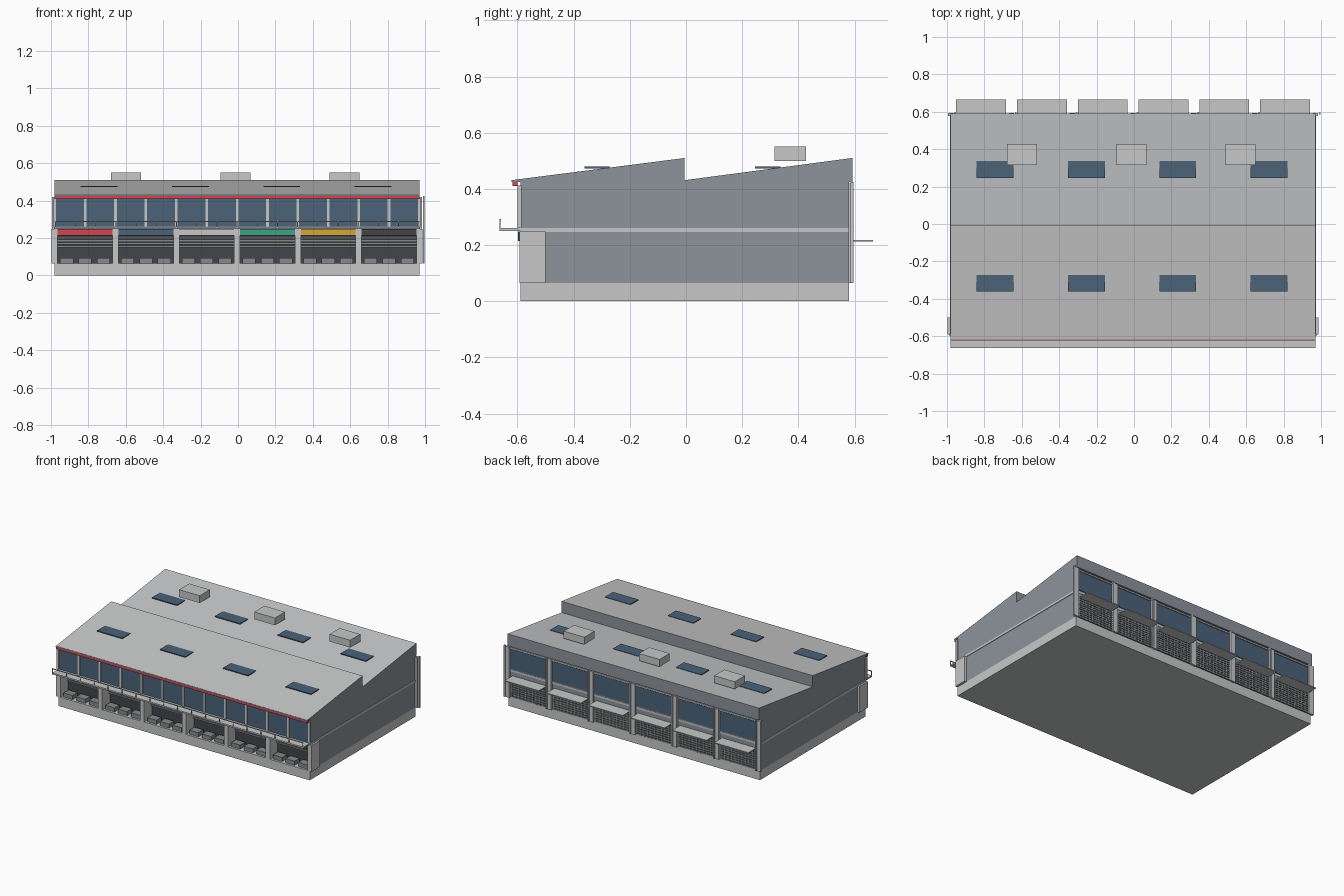
import bpy, bmesh

if "Cube" in bpy.data.objects:
    bpy.data.objects.remove(bpy.data.objects["Cube"])

def mat(name, r, g, b):
    m = bpy.data.materials.new(name)
    m.diffuse_color = (r, g, b, 1)
    m.use_nodes = True
    m.node_tree.nodes["Principled BSDF"].inputs["Base Color"].default_value = m.diffuse_color
    return m

LIGHT = mat("light_concrete", 0.57, 0.575, 0.58)
WALL = mat("blue_grey_wall", 0.27, 0.295, 0.33)
GLASS = mat("blue_glass", 0.07, 0.125, 0.195)
DARK = mat("charcoal", 0.055, 0.06, 0.068)
RED = mat("red", 0.62, 0.06, 0.08)
GREEN = mat("green", 0.05, 0.36, 0.24)
YELLOW = mat("yellow", 0.66, 0.38, 0.04)
MID = mat("shutter_grey", 0.24, 0.25, 0.26)

X0, X1 = -0.98, 0.97      # building ends
BAY = (X1 - X0) / 6
PIERS = [X0 + BAY * i for i in range(7)]
BAYS = [X0 + BAY * (i + 0.5) for i in range(6)]

def finish(name, bm, mats):
    bmesh.ops.recalc_face_normals(bm, faces=bm.faces)
    me = bpy.data.meshes.new(name)
    bm.to_mesh(me)
    bm.free()
    for m in mats:
        me.materials.append(m)
    ob = bpy.data.objects.new(name, me)
    bpy.context.collection.objects.link(ob)
    return ob

def boxes(name, m, items):
    """One object made of boxes given as (x0, x1, y0, y1, z0, z1)."""
    bm = bmesh.new()
    for a, b, c, d, e, f in items:
        vs = bmesh.ops.create_cube(bm, size=1)["verts"]
        for v in vs:
            v.co = (a if v.co.x < 0 else b, c if v.co.y < 0 else d, e if v.co.z < 0 else f)
    return finish(name, bm, [m])

def extrude_x(name, profile, mats, rule):
    bm = bmesh.new()
    f = bm.faces.new([bm.verts.new((X0, y, z)) for y, z in profile])
    r = bmesh.ops.extrude_face_region(bm, geom=[f])
    bmesh.ops.translate(bm, vec=(X1 - X0, 0, 0),
                        verts=[g for g in r["geom"] if isinstance(g, bmesh.types.BMVert)])
    bmesh.ops.recalc_face_normals(bm, faces=bm.faces)
    for f in bm.faces:
        f.material_index = rule(f)
    return finish(name, bm, mats)

# Main masses
boxes("base_plinth", LIGHT, [(X0, X1, -0.59, 0.58, 0, 0.065)])
boxes("ground_floor", WALL, [(X0, X1, -0.50, 0.58, 0.065, 0.247)])
boxes("upper_floor", WALL, [(X0, X1, -0.59, 0.58, 0.247, 0.425)])

# Sawtooth roof: sloping tops are light, gables and steps are wall coloured
roof = [(-0.622, 0.425), (-0.622, 0.431), (-0.005, 0.51), (-0.005, 0.431),
        (0.592, 0.51), (0.592, 0.425)]
extrude_x("sawtooth_roof", roof, [WALL, LIGHT], lambda f: 1 if f.normal.z > 0.5 else 0)
boxes("red_fascia", RED, [(X0, X1, -0.618, -0.6, 0.41, 0.432)])

# Floor band, balcony and railing
boxes("floor_band", LIGHT, [(X0 - 0.004, X1 + 0.004, -0.59, 0.582, 0.247, 0.261)])
boxes("balcony_slab", LIGHT, [(X0, X1, -0.662, -0.59, 0.25, 0.26)])
boxes("balcony_railing", LIGHT,
      [(X0, X1, -0.664, -0.659, 0.287, 0.292)] +
      [(X0 + 0.002 + i * (X1 - X0 - 0.008) / 18, X0 + 0.006 + i * (X1 - X0 - 0.008) / 18,
        -0.664, -0.66, 0.25, 0.288) for i in range(19)])

# Upper front windows and mullions
boxes("front_windows", GLASS, [(X0 + 0.004, X1 - 0.004, -0.594, -0.589, 0.262, 0.408)])
boxes("front_mullions", LIGHT,
      [(X0 + BAY / 2 * i - 0.007, X0 + BAY / 2 * i + 0.007, -0.6, -0.585, 0.26, 0.412)
       for i in range(13)])

# Shop fronts
boxes("front_piers", LIGHT,
      [(x - 0.016, x + 0.016, -0.592, -0.5, 0.065, 0.249) for x in PIERS])
boxes("shop_glazing", DARK,
      [(x - 0.147, x + 0.147, -0.506, -0.5, 0.066, 0.247) for x in BAYS])
boxes("rolled_shutters", MID,
      [(x - 0.147, x + 0.147, -0.515, -0.506, z, z + 0.011)
       for x in BAYS for z in (0.15, 0.165, 0.18, 0.195, 0.21)])
boxes("display_counters", MID,
      [(x + d - 0.035, x + d + 0.035, -0.575, -0.52, 0.065, 0.094)
       for x in BAYS for d in (-0.098, 0, 0.098)])
for i, (x, m) in enumerate(zip(BAYS, [RED, GLASS, LIGHT, GREEN, YELLOW, DARK])):
    boxes("shop_sign_%d" % (i + 1), m, [(x - 0.147, x + 0.147, -0.599, -0.59, 0.214, 0.249)])

# Roof lights and rooftop units
boxes("skylights", GLASS,
      [(x - 0.098, x + 0.098, y - 0.045, y + 0.045, 0.473, 0.479)
       for x in (-0.743, -0.254, 0.234, 0.722) for y in (-0.317, 0.291)])
boxes("rooftop_units", LIGHT,
      [(x - 0.08, x + 0.08, 0.315, 0.427, 0.5, 0.551) for x in (-0.598, -0.014, 0.57)])

# Rear side: windows, grilles, awnings, piers and downpipes
boxes("rear_windows", GLASS,
      [(x - 0.143, x + 0.143, 0.579, 0.584, 0.268, 0.405) for x in BAYS])
boxes("rear_door_panels", DARK,
      [(x - 0.14, x + 0.14, 0.579, 0.583, 0.068, 0.212) for x in BAYS])
boxes("rear_grilles", MID,
      [(x - 0.14, x + 0.14, 0.582, 0.587, 0.07 + k * 0.0155, 0.078 + k * 0.0155)
       for x in BAYS for k in range(9)] +
      [(x - 0.14 + k * 0.0272, x - 0.132 + k * 0.0272, 0.582, 0.586, 0.068, 0.21)
       for x in BAYS for k in range(11)])
boxes("rear_awnings", LIGHT,
      [(x - 0.133, x + 0.133, 0.58, 0.666, 0.212, 0.218) for x in BAYS])
boxes("rear_piers", LIGHT,
      [(x - 0.014, x + 0.014, 0.578, 0.594, 0.065, 0.42) for x in PIERS])
boxes("rear_downpipes", LIGHT,
      [(x + 0.018, x + 0.028, 0.585, 0.597, 0.065, 0.425) for x in PIERS])
boxes("rear_top_rail", LIGHT, [(X0, X1, 0.578, 0.587, 0.408, 0.418)])
